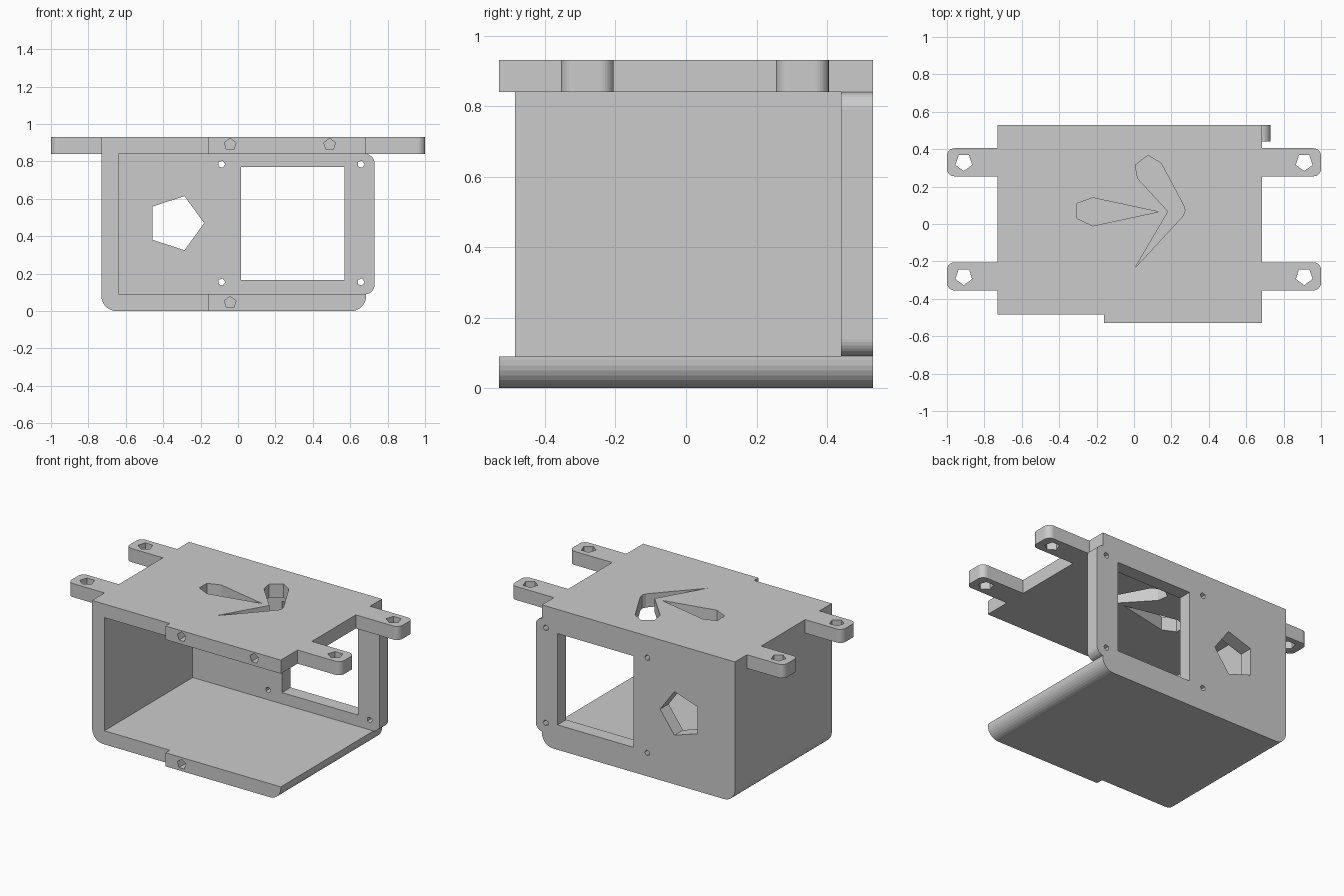
import bpy, bmesh
from math import sin, cos, pi, radians

cube = bpy.data.objects.get("Cube")
if cube:
    bpy.data.objects.remove(cube, do_unlink=True)

grey = bpy.data.materials.new("light grey plastic")
grey.use_nodes = True
grey.diffuse_color = (0.6, 0.6, 0.6, 1)
grey.node_tree.nodes["Principled BSDF"].inputs["Base Color"].default_value = (0.6, 0.6, 0.6, 1)


def prism(name, outline, axis, lo, hi):
    """Extrude a 2D outline along the y or z axis."""
    bm = bmesh.new()
    place = (lambda u, v, w: (u, v, w)) if axis == "z" else (lambda u, v, w: (u, w, v))
    rings = [[bm.verts.new(place(u, v, w)) for u, v in outline] for w in (lo, hi)]
    for ring in rings:
        bm.faces.new(ring)
    n = len(outline)
    for i in range(n):
        j = (i + 1) % n
        bm.faces.new((rings[0][i], rings[0][j], rings[1][j], rings[1][i]))
    bmesh.ops.recalc_face_normals(bm, faces=bm.faces)
    mesh = bpy.data.meshes.new(name)
    bm.to_mesh(mesh)
    bm.free()
    mesh.materials.append(grey)
    obj = bpy.data.objects.new(name, mesh)
    bpy.context.collection.objects.link(obj)
    return obj


def rect(x0, x1, y0, y1, radii=(0, 0, 0, 0), steps=8):
    """Rectangle with a radius per corner, counter-clockwise from lower left."""
    points = []
    corners = ((x0, y0, 1, 1), (x1, y0, -1, 1), (x1, y1, -1, -1), (x0, y1, 1, -1))
    for k, ((x, y, sx, sy), r) in enumerate(zip(corners, radii)):
        if r == 0:
            points.append((x, y))
            continue
        for s in range(steps + 1):
            a = pi + (k + s / steps) * pi / 2
            points.append((x + sx * r + r * cos(a), y + sy * r + r * sin(a)))
    return points


def pentagon(x, y, r, turn=0):
    angles = [radians(turn + 72 * k) for k in range(5)]
    return [(x + r * cos(a), y + r * sin(a)) for a in angles]


def combine(target, other, operation):
    mod = target.modifiers.new("combine", "BOOLEAN")
    mod.operation, mod.solver, mod.object = operation, "EXACT", other
    bpy.context.view_layer.objects.active = target
    bpy.ops.object.modifier_apply(modifier=mod.name)
    bpy.data.objects.remove(other, do_unlink=True)


def cut(outline, axis, lo, hi):
    combine(enclosure, prism("cutter", outline, axis, lo, hi), "DIFFERENCE")


# Outer shell with rounded lower edges, hollow and open at front and left
enclosure = prism("enclosure", rect(-0.73, 0.685, 0, 0.93, (0.08, 0.08, 0, 0)), "y", -0.53, 0.53)
cut(rect(-0.64, 1.2, 0.09, 0.84), "y", -1, 0.44)

# Front edge steps back on the right half
cut(rect(-1, -0.16, -1, -0.485), "z", -1, 2)

# Back panel lip with rounded corners
lip = prism("back_lip", rect(0.6, 0.73, 0.09, 0.84, (0, 0.05, 0.05, 0)), "y", 0.44, 0.53)
combine(enclosure, lip, "UNION")

# Four mounting tabs with screw holes
for y in (-0.28, 0.33):
    for side in (-1, 1):
        x0, x1 = sorted((side * 0.6, side))
        radii = (0, 0.04, 0.04, 0) if side > 0 else (0.04, 0, 0, 0.04)
        tab = prism("mounting_tab", rect(x0, x1, y - 0.075, y + 0.075, radii), "z", 0.84, 0.93)
        combine(enclosure, tab, "UNION")
        cut(pentagon(side * 0.91, y, 0.047, -90), "z", 0.7, 1.1)

# Back panel: socket window, cable hole and screw holes
cut(rect(0.015, 0.57, 0.165, 0.77), "y", 0.3, 0.7)
cut(pentagon(-0.333, 0.47, 0.152), "y", 0.3, 0.7)
for x in (-0.088, 0.657):
    for z in (0.155, 0.785):
        cut(pentagon(x, z, 0.02), "y", 0.3, 0.7)

# Blind screw holes in the front edges
for x, z in ((-0.042, 0.89), (0.49, 0.89), (-0.042, 0.045)):
    cut(pentagon(x, z, 0.033, 90), "y", -0.7, -0.38)

# Two tapered slots through the top
straight_slot = [(0.13, 0.065), (-0.22, 0.14), (-0.305, 0.11), (-0.305, 0.03), (-0.22, -0.01)]
bent_slot = [(0.005, -0.235), (0.262, 0.043), (0.273, 0.07), (0.265, 0.1), (0.145, 0.325),
             (0.075, 0.367), (0.007, 0.315), (0.02, 0.243), (0.183, 0.067)]
for slot in (straight_slot, bent_slot):
    cut(slot, "z", 0.7, 1.1)
